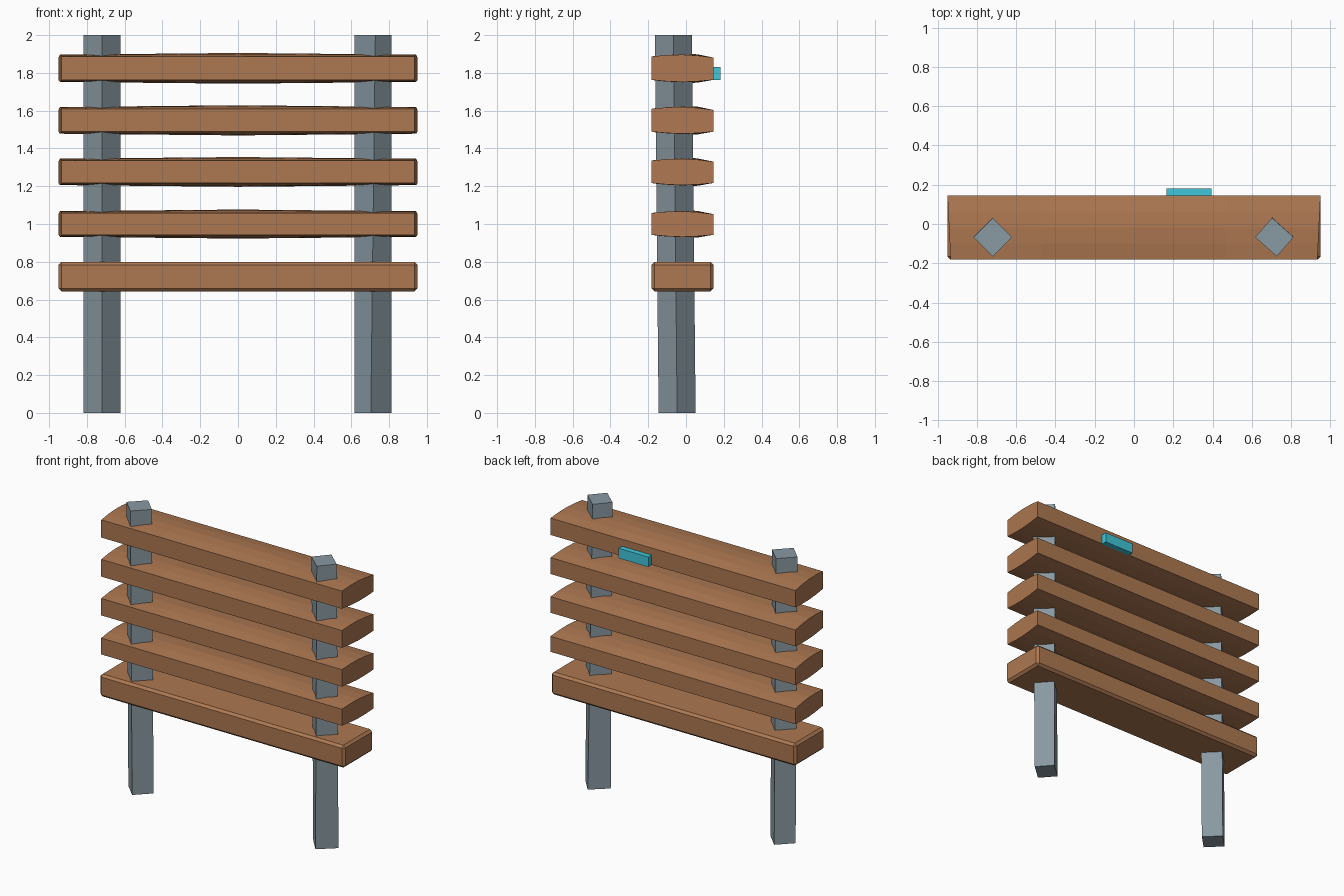
import bpy, bmesh, math

if "Cube" in bpy.data.objects:
    bpy.data.objects.remove(bpy.data.objects["Cube"])


def material(name, rgb):
    m = bpy.data.materials.new(name)
    m.diffuse_color = (*rgb, 1)
    m.use_nodes = True
    m.node_tree.nodes["Principled BSDF"].inputs["Base Color"].default_value = m.diffuse_color
    return m


WOOD = material("brown wood", (0.42, 0.188, 0.083))
STEEL = material("blue grey metal", (0.25, 0.32, 0.36))
CYAN = material("cyan tag", (0.05, 0.57, 0.70))


def loft(name, rings, mat):
    """Join rings of equal point count and cap both ends."""
    bm = bmesh.new()
    loops = [[bm.verts.new(p) for p in ring] for ring in rings]
    n = len(loops[0])
    for a, b in zip(loops, loops[1:]):
        for i in range(n):
            j = (i + 1) % n
            bm.faces.new((a[i], a[j], b[j], b[i]))
    bm.faces.new(loops[0])
    bm.faces.new(loops[-1])
    bmesh.ops.recalc_face_normals(bm, faces=bm.faces)
    me = bpy.data.meshes.new(name)
    bm.to_mesh(me)
    bm.free()
    me.materials.append(mat)
    ob = bpy.data.objects.new(name, me)
    bpy.context.collection.objects.link(ob)
    return ob


def box(name, x0, x1, y0, y1, z0, z1, mat):
    rings = [[(x, y0, z0), (x, y1, z0), (x, y1, z1), (x, y0, z1)] for x in (x0, x1)]
    return loft(name, rings, mat)


# Upper slats: top and bottom swell gently toward the middle, front is shorter
Y0, Y1 = -0.182, 0.145


def slat(name, z0, z1):
    rings = []
    for s in (-1, -0.5, 0, 0.5, 1):
        swell = 0.011 + 0.009 * (1 - abs(s))
        ring = []
        for k in range(5):
            t = k / 4
            ring.append((s * (0.934 + 0.016 * t), Y0 + (Y1 - Y0) * t,
                         z1 - 0.006 * t * t + swell * math.sin(math.pi * t)))
        for k in range(4, -1, -1):
            t = k / 4
            ring.append((s * (0.934 + 0.016 * t), Y0 + (Y1 - Y0) * t,
                         z0 - swell * math.sin(math.pi * t)))
        rings.append(ring)
    loft(name, rings, WOOD)


for i, (z0, z1) in enumerate([(0.943, 1.058), (1.217, 1.336),
                              (1.489, 1.61), (1.763, 1.887)]):
    slat(f"back_slat_{i + 1}", z0, z1)

# Lowest slat: plain board with chamfered edges
board = box("bottom_slat", -0.95, 0.95, Y0, Y1, 0.643, 0.80, WOOD)
bev = board.modifiers.new("chamfer", "BEVEL")
bev.width = 0.016
bev.segments = 1

# Square posts set cornerwise, leaning slightly to the front
R = 0.098
for name, x, twist in (("left_post", -0.72, (0, 0)), ("right_post", 0.715, (-0.012, 0.012))):
    rings = []
    for z, y, tw in ((0, -0.047, twist[0]), (2.0, -0.067, twist[1])):
        rings.append([(x - R, y, z), (x + tw, y - R, z), (x + R, y, z), (x - tw, y + R, z)])
    loft(name, rings, STEEL)

# Small tag on the back of the top slat
box("tag", 0.165, 0.395, 0.14, 0.182, 1.762, 1.832, CYAN)
